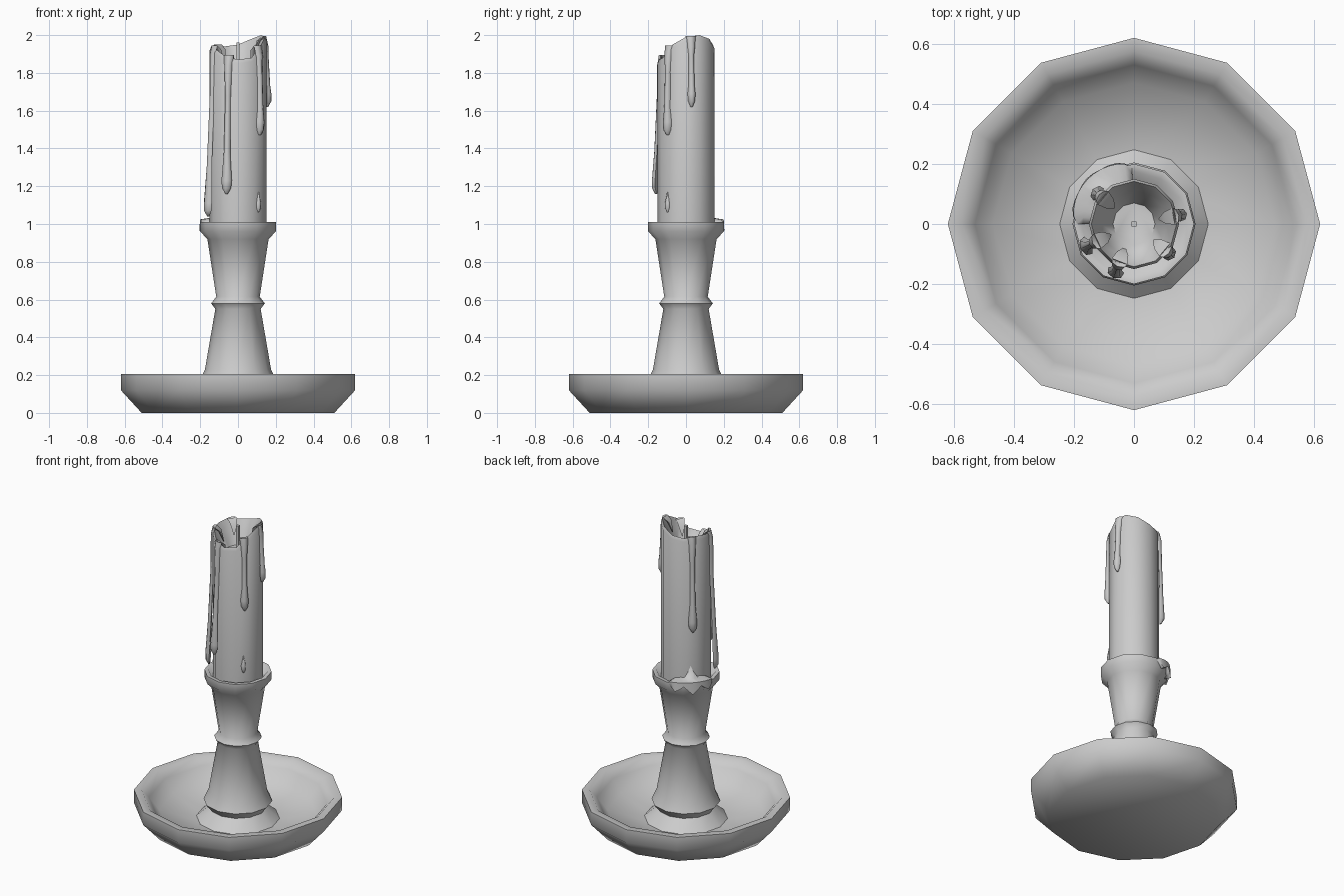
import bpy, bmesh
from math import sin, cos, pi, radians

cube = bpy.data.objects.get("Cube")
if cube:
    bpy.data.objects.remove(cube, do_unlink=True)

SIDES = 12
grey = bpy.data.materials.new("plain_grey")
grey.use_nodes = True
COLOUR = (0.6, 0.6, 0.6, 1)
grey.diffuse_color = COLOUR
grey.node_tree.nodes["Principled BSDF"].inputs["Base Color"].default_value = COLOUR


def polar(az, r, z):
    return (r * cos(az), r * sin(az), z)


def loft(name, rings, angle=60):
    """Skin a list of equal closed rings; the first and last are capped."""
    bm = bmesh.new()
    loops = [[bm.verts.new(p) for p in ring] for ring in rings]
    n = len(rings[0])
    for a, b in zip(loops, loops[1:]):
        for i in range(n):
            j = (i + 1) % n
            bm.faces.new((a[i], a[j], b[j], b[i]))
    bm.faces.new(loops[0][::-1])
    bm.faces.new(loops[-1])
    bmesh.ops.remove_doubles(bm, verts=bm.verts, dist=0.0001)
    bmesh.ops.recalc_face_normals(bm, faces=bm.faces)
    mesh = bpy.data.meshes.new(name)
    bm.to_mesh(mesh)
    bm.free()
    obj = bpy.data.objects.new(name, mesh)
    bpy.context.collection.objects.link(obj)
    mesh.materials.append(grey)
    bpy.ops.object.select_all(action='DESELECT')
    obj.select_set(True)
    bpy.context.view_layer.objects.active = obj
    bpy.ops.object.shade_smooth_by_angle(angle=radians(angle))
    return obj


def turned(name, profile, angle=60):
    return loft(name, [[polar(2 * pi * i / SIDES, r, z) for i in range(SIDES)]
                       for r, z in profile], angle)


# Shallow dish
turned("dish", [(0.51, 0), (0.62, 0.12), (0.62, 0.205), (0.575, 0.205),
                (0.53, 0.16), (0.47, 0.08), (0.2, 0.045)])

# Turned stem with collar, knob and cup
turned("stem", [(0.26, 0.04), (0.17, 0.12), (0.205, 0.165), (0.175, 0.23),
                (0.12, 0.55), (0.142, 0.58), (0.115, 0.615), (0.162, 0.92),
                (0.2, 0.96), (0.2, 1.01), (0.175, 1.01), (0.15, 0.97)])

# Candle with an uneven, hollow melted top
rim = [1.99, 2.0, 1.98, 1.95, 1.94, 1.95, 1.94, 1.93, 1.89, 1.87, 1.88, 1.95]


def candle_ring(r, height):
    return [polar(2 * pi * i / SIDES, r, height(rim[i])) for i in range(SIDES)]


loft("candle", [candle_ring(0.15, lambda h: 0.96),
                candle_ring(0.15, lambda h: h - 0.02),
                candle_ring(0.142, lambda h: h),
                candle_ring(0.11, lambda h: h - 0.06),
                candle_ring(0.07, lambda h: 1.8)])

# Square wick
loft("wick", [[(x * 0.009, y * 0.009, z) for x, y in
               ((-1, -1), (1, -1), (1, 1), (-1, 1))] for z in (1.78, 1.96)], 30)


def drip_ring(az, r, z, w, depth, lean=0.0):
    """Cross-section of a drip: sunk in the candle, bulging outward."""
    ring = []
    for side, out in ((-1, -0.3), (-0.75, 0.6), (0, 1), (0.75, 0.6), (1, -0.3)):
        ring.append(polar(az + side * w / 0.16, r + out * depth, z - lean * out))
    return ring


# Wax drips: direction, top, tip, bottom radius, bottom half width
drips = [("left_drip", 11, 2.0, 1.62, 0.165, 0.022),
         ("front_left_drip", -40, 1.95, 1.47, 0.16, 0.026),
         ("front_drip", -111, 1.9, 1.16, 0.178, 0.027),
         ("right_drip", 205, 1.95, 1.04, 0.182, 0.03),
         ("back_right_drip", 140, 1.955, 1.33, 0.165, 0.028)]
for name, deg, top, tip, r, w in drips:
    az = radians(deg)
    drop = top - tip
    loft(name, [drip_ring(az, 0.085, top - 0.1, 0.004, 0.004),
                drip_ring(az, 0.11, top - 0.03, 0.03, 0.012),
                drip_ring(az, 0.14, top - 0.006, 0.033, 0.012),
                drip_ring(az, 0.148, top - 0.06, 0.024, 0.016),
                drip_ring(az, 0.15, top - 0.3 * drop, 0.016, 0.015),
                drip_ring(az, (0.15 + r) / 2, tip + 0.3 * drop, 0.017, 0.016),
                drip_ring(az, r - 0.005, tip + 0.07, w, 0.02),
                drip_ring(az, r - 0.005, tip + 0.03, w * 0.85, 0.02),
                drip_ring(az, r - 0.01, tip, 0.006, 0.008)])

# Single bead of wax low on the candle
loft("wax_bead", [drip_ring(radians(-42), 0.147, z, w, d) for z, w, d in
                  ((1.17, 0.002, 0.002), (1.11, 0.016, 0.012),
                   (1.085, 0.015, 0.012), (1.06, 0.003, 0.002))])

# Wax pool spilling over the back of the cup
pool = []
STEPS = 12
for k in range(STEPS + 1):
    t = k / STEPS
    az = radians(92 + 88 * t)
    swell = sin(pi * t) ** 0.5
    lobe = 0.5 - 0.5 * cos(6 * pi * t)
    peak = 0.07 * max(0, 1 - abs(t - 0.5) * 7)
    edge = 0.19 + 0.025 * swell
    pool.append([polar(az, 0.14, 0.985), polar(az, 0.145, 1.012 + 0.025 * swell + peak),
                 polar(az, 0.17, 1.012 + 0.022 * swell),
                 polar(az, edge, 1.01 + 0.018 * swell),
                 polar(az, edge + 0.004 * lobe, 1.0 - 0.05 * swell * lobe),
                 polar(az, 0.185, 0.995 - 0.05 * swell * lobe)])
loft("wax_pool", pool)
